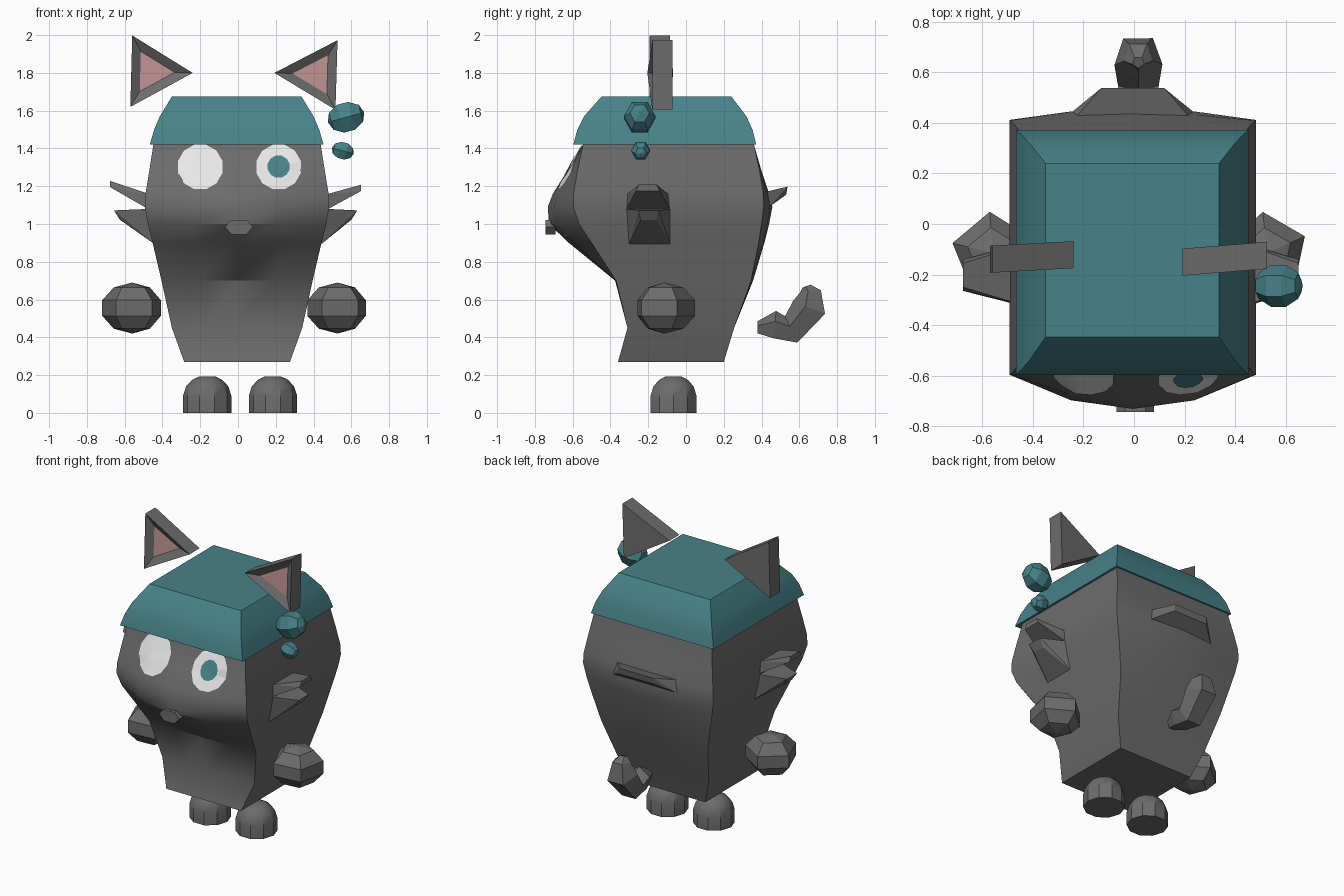
import bpy, bmesh, math
from mathutils import Vector, Matrix
from mathutils.bvhtree import BVHTree

if "Cube" in bpy.data.objects:
    bpy.data.objects.remove(bpy.data.objects["Cube"])


def material(name, rgb):
    m = bpy.data.materials.new(name)
    m.diffuse_color = (*rgb, 1)
    m.use_nodes = True
    m.node_tree.nodes["Principled BSDF"].inputs["Base Color"].default_value = m.diffuse_color
    return m


GREY = material("grey fur", (0.15, 0.15, 0.15))
TEAL = material("teal", (0.062, 0.225, 0.25))
WHITE = material("eye white", (0.8, 0.8, 0.8))
PINK = material("ear pink", (0.56, 0.31, 0.31))


def finish(name, bm, mats, smooth=False):
    """Turn a bmesh into a named object."""
    bmesh.ops.recalc_face_normals(bm, faces=bm.faces)
    me = bpy.data.meshes.new(name)
    bm.to_mesh(me)
    bm.free()
    ob = bpy.data.objects.new(name, me)
    bpy.context.collection.objects.link(ob)
    for m in mats:
        me.materials.append(m)
    if smooth:
        bpy.ops.object.select_all(action='DESELECT')
        ob.select_set(True)
        bpy.context.view_layer.objects.active = ob
        bpy.ops.object.shade_smooth_by_angle(angle=math.radians(30))
    return ob


def loft(rings):
    """Skin closed rings of points and cap both ends."""
    bm = bmesh.new()
    rows = [[bm.verts.new(p) for p in r] for r in rings]
    n = len(rows[0])
    for a, b in zip(rows, rows[1:]):
        for i in range(n):
            j = (i + 1) % n
            bm.faces.new((a[i], a[j], b[j], b[i]))
    bm.faces.new(rows[0])
    bm.faces.new(rows[-1])
    return bm


def hull(name, points):
    bm = bmesh.new()
    for p in points:
        bm.verts.new(p)
    bmesh.ops.convex_hull(bm, input=bm.verts)
    bmesh.ops.dissolve_limit(bm, angle_limit=0.02, verts=bm.verts, edges=bm.edges)
    return finish(name, bm, [GREY])


# Body: tapered block with a bulging muzzle and a slightly rounded back
# z, half width, front y, front bulge, back y, back bulge
levels = [
    (0.27, 0.28, -0.36, 0.0, 0.20, 0.0),
    (0.45, 0.345, -0.31, 0.0, 0.255, 0.0),
    (0.70, 0.40, -0.37, 0.005, 0.345, 0.01),
    (0.90, 0.447, -0.50, 0.12, 0.385, 0.03),
    (1.00, 0.472, -0.565, 0.16, 0.40, 0.04),
    (1.09, 0.488, -0.597, 0.135, 0.412, 0.045),
    (1.16, 0.485, -0.595, 0.11, 0.41, 0.03),
    (1.28, 0.465, -0.575, 0.055, 0.39, 0.01),
    (1.42, 0.443, -0.545, 0.0, 0.36, 0.0),
    (1.45, 0.437, -0.54, 0.0, 0.355, 0.0),
]
cols = [(-1, 0), (-0.5, 0.75), (0, 1), (0.5, 0.75), (1, 0)]
rings = []
for z, w, f, fb, b, bb in levels:
    ring = [(-0.005 + w * c, f - fb * k, z) for c, k in cols]
    ring += [(-0.005 + w * c, b + bb * k, z) for c, k in reversed(cols)]
    rings.append(ring)
bm = loft(rings)
surface = BVHTree.FromBMesh(bm)
finish("body", bm, [GREY], smooth=True)

# Hat
hat = [(1.42, 0.46, -0.597, 0.372), (1.50, 0.437, -0.575, 0.352),
       (1.57, 0.407, -0.54, 0.32), (1.675, 0.343, -0.447, 0.24)]
finish("hat", loft([[(-0.007 - w, f, z), (-0.007 + w, f, z),
                     (-0.007 + w, b, z), (-0.007 - w, b, z)]
                    for z, w, f, b in hat]), [TEAL], smooth=True)


# Eyes: thin discs laid onto the front of the body
def face_disc(name, cx, cz, r, lift, mat, sides=12, steps=5):
    def spot(x, z):
        hit = surface.ray_cast(Vector((x, -2, z)), Vector((0, 1, 0)))[0]
        return (x, hit.y - lift, z)
    bm = bmesh.new()
    centre = bm.verts.new(spot(cx, cz))
    prev = None
    for k in range(1, steps + 1):
        row = []
        for i in range(sides):
            a = math.tau * (i + 0.5) / sides
            row.append(bm.verts.new(spot(cx + r * k / steps * math.cos(a),
                                         cz + r * k / steps * math.sin(a))))
        for i in range(sides):
            j = (i + 1) % sides
            if prev:
                bm.faces.new((prev[i], row[i], row[j], prev[j]))
            else:
                bm.faces.new((centre, row[i], row[j]))
        prev = row
    # make the plate face forwards
    ob = finish(name, bm, [mat])
    if ob.data.polygons[0].normal.y > 0:
        ob.data.flip_normals()


face_disc("left_eye", -0.20, 1.302, 0.122, 0.006, WHITE)
face_disc("right_eye", 0.215, 1.302, 0.122, 0.006, WHITE)
face_disc("right_iris", 0.215, 1.304, 0.06, 0.012, TEAL, steps=3)

# Nose
nose = [(-0.07, 0.985), (-0.035, 1.022), (0.045, 1.022),
        (0.08, 0.985), (0.045, 0.945), (-0.035, 0.945)]
hull("nose", [(x, y, z) for x, z in nose for y in (-0.745, -0.69)])

# Cheek tufts: two tapered spikes per side
for side, s, tip in (("left", -1, 0.677), ("right", 1, 0.652)):
    dz = 0.02 if s < 0 else 0
    hull(side + "_upper_tuft",
         [(s * x, y, z) for x, z, ys in (
             (0.46, 1.07, (-0.32, -0.08)), (0.46, 1.155, (-0.315, -0.09)),
             (tip, 1.175 + dz, (-0.265, -0.14)), (tip, 1.208 + dz, (-0.25, -0.155)))
          for y in ys])
    hull(side + "_lower_tuft",
         [(s * x, y, z) for x, z, ys in (
             (0.43, 0.885, (-0.305, -0.08)), (0.47, 1.08, (-0.32, -0.08)),
             (tip - 0.052, 1.022, (-0.24, -0.155)), (tip - 0.02, 1.072, (-0.25, -0.145)))
          for y in ys])

# Ledge on the back
hull("back_ledge", [(s * w - 0.005, y, z) for s in (-1, 1) for w, y, z in (
    (0.245, 0.44, 1.09), (0.245, 0.40, 1.165),
    (0.125, 0.53, 1.155), (0.125, 0.538, 1.198))])


# Ears: triangular prisms with a sunken pink front
def ear(name, corners, yaw):
    cx = sum(x for x, z in corners) / 3
    cz = sum(z for x, z in corners) / 3

    def ring(scale, y):
        return [(cx + (x - cx) * scale, y + yaw * (x - cx), cz + (z - cz) * scale)
                for x, z in corners]
    bm = loft([ring(1, -0.08), ring(1, -0.187), ring(0.56, -0.155)])
    bm.faces.ensure_lookup_table()
    bm.faces[-1].material_index = 1
    finish(name, bm, [GREY, PINK])


ear("left_ear", [(-0.56, 1.998), (-0.24, 1.80), (-0.57, 1.62)], 0.055)
ear("right_ear", [(0.527, 1.973), (0.193, 1.80), (0.516, 1.605)], 0.08)


# Low-poly balls: arms and dangling bobbles
def ball(name, loc, size, sides, rings, mat, turn=0.0, tilt=None):
    bm = bmesh.new()
    bmesh.ops.create_uvsphere(bm, u_segments=sides, v_segments=rings, radius=1)
    m = Matrix.Rotation(turn, 4, 'Z')
    m = Matrix.Diagonal((*size, 1)) @ m
    if tilt is not None:
        m = Matrix.Rotation(tilt, 4, 'Y') @ m
    bmesh.ops.transform(bm, matrix=Matrix.Translation(loc) @ m, verts=bm.verts)
    finish(name, bm, [mat])


arm = (0.172, 0.172, 0.135)
ball("left_arm", (-0.56, -0.115, 0.555), arm, 5, 5, GREY, math.radians(4))
ball("right_arm", (0.527, -0.115, 0.555), arm, 5, 5, GREY, math.radians(6))
ball("large_bobble", (0.572, -0.245, 1.565), (0.092, 0.087, 0.1), 6, 5, TEAL,
     0, math.radians(75))
ball("small_bobble", (0.555, -0.24, 1.388), (0.053, 0.052, 0.06), 6, 5, TEAL,
     0, math.radians(105))

# Feet: domes with flat soles
for side, x in (("left", -0.163), ("right", 0.185)):
    profile = [(0, 0.128), (0.09, 0.128), (0.14, 0.112), (0.175, 0.08), (0.192, 0.045)]
    finish(side + "_foot", loft([[(x + r * math.cos(math.tau * i / 10),
                                   -0.066 + r * math.sin(math.tau * i / 10), z)
                                  for i in range(10)] for z, r in profile]),
           [GREY], smooth=True)

# Tail: five-sided tube curling upwards (y, z, radius, direction in degrees)
tail = [(0.378, 0.45, 0.035, 0), (0.47, 0.46, 0.08, -5), (0.56, 0.435, 0.085, 25),
        (0.66, 0.555, 0.1, 68), (0.665, 0.645, 0.06, 95), (0.64, 0.672, 0.025, 110)]
rings = []
for y, z, r, d in tail:
    d = math.radians(d)
    ring = []
    for i in range(5):
        a = math.tau * i / 5 + 0.3
        u = r * math.sin(a)
        ring.append((0.017 + r * math.cos(a), y - u * math.sin(d), z + u * math.cos(d)))
    rings.append(ring)
finish("tail", loft(rings), [GREY])
